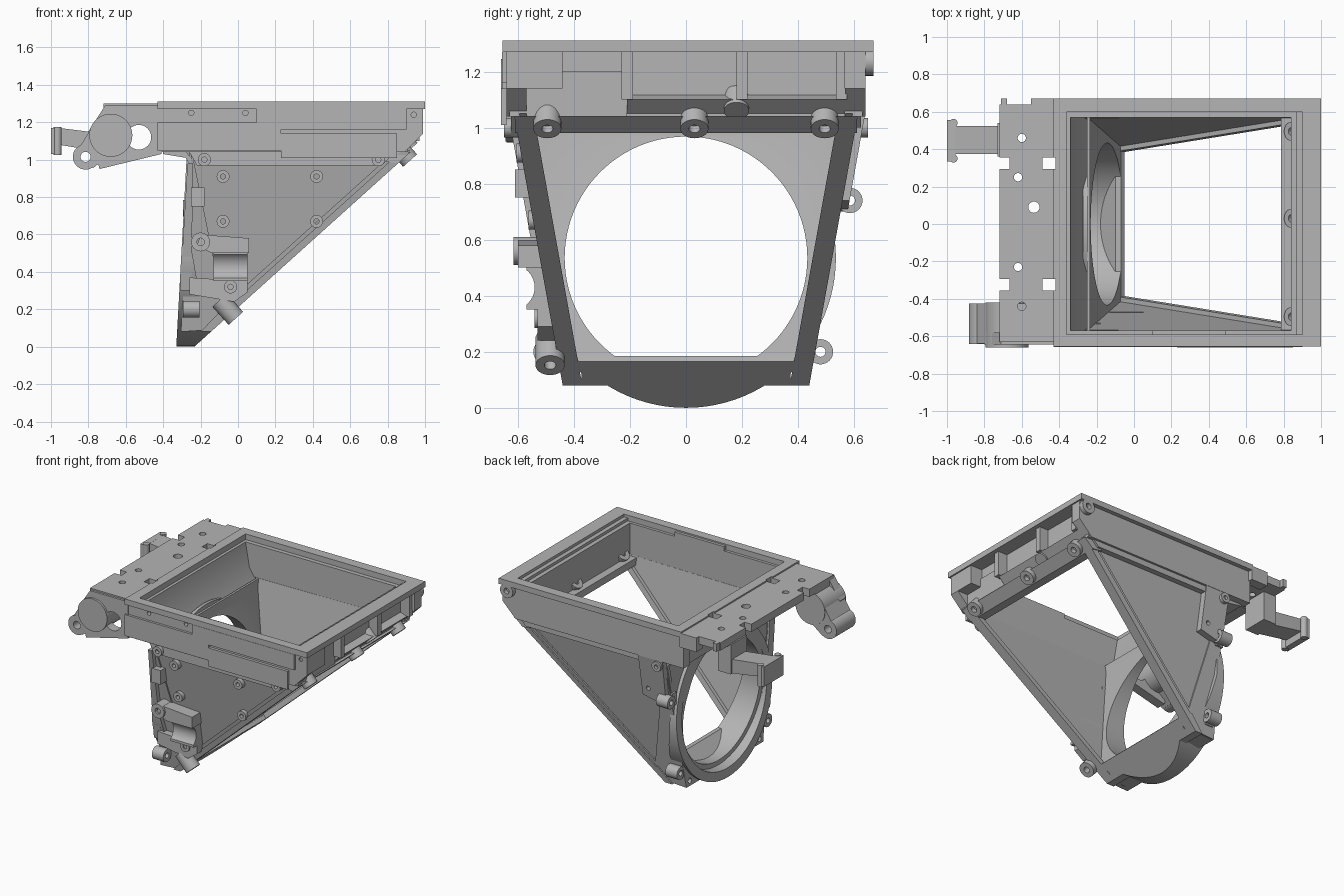
import bpy, bmesh, math
from mathutils import Vector

cube = bpy.data.objects.get("Cube")
if cube:
    bpy.data.objects.remove(cube, do_unlink=True)

shade = .46
grey = bpy.data.materials.new("housing grey")
grey.use_nodes = True
grey.diffuse_color = (shade, shade, shade, 1)
grey.node_tree.nodes["Principled BSDF"].inputs["Base Color"].default_value = grey.diffuse_color
parts = []

# shared levels and limits
X, Y, Z = Vector((1, 0, 0)), Vector((0, 1, 0)), Vector((0, 0, 1))
SLOPE = Vector((.9, 0, -1)).normalized()   # outward normal of the slanted opening
TOP, RIM, DECK, FOOT = 1.31, 1.27, 1.04, .08   # heights of the frame and body
LEFT, RIGHT = -.43, .99                     # ends of the upper frame
FRONT, INNER = -.64, .57                    # front of the frame, half width of the shaft
MOUNT = Vector((0, 0, .535))                # centre of the round mount
BORE, OUTLINE = .433, .535                  # its radii


def finish(name, bm):
    bmesh.ops.recalc_face_normals(bm, faces=bm.faces)
    mesh = bpy.data.meshes.new(name)
    bm.to_mesh(mesh)
    bm.free()
    mesh.materials.append(grey)
    ob = bpy.data.objects.new(name, mesh)
    bpy.context.collection.objects.link(ob)
    parts.append(ob)
    return ob


def prism(name, outline, start, end):
    """Extrude an x-z outline between two y limits (numbers or functions of z)."""
    near, far = [f if callable(f) else (lambda z, v=f: v) for f in (start, end)]
    bm = bmesh.new()
    a = [bm.verts.new((x, near(z), z)) for x, z in outline]
    b = [bm.verts.new((x, far(z), z)) for x, z in outline]
    bm.faces.new(a)
    bm.faces.new(b)
    for i in range(len(outline)):
        bm.faces.new((a[i - 1], a[i], b[i], b[i - 1]))
    return finish(name, bm)


def box(name, left, right, start, end, low, high):
    return prism(name, [(left, low), (right, low), (right, high), (left, high)], start, end)


def cyl(name, centre, axis, radius, length, sides=32):
    bm = bmesh.new()
    bmesh.ops.create_cone(bm, cap_ends=True, segments=sides, radius1=radius, radius2=radius, depth=length)
    ob = finish(name, bm)
    place = Z.rotation_difference(axis).to_matrix().to_4x4()
    place.translation = Vector(centre)
    ob.data.transform(place)
    return ob


def combine(ob, cutters, operation='DIFFERENCE'):
    for cutter in cutters:
        mod = ob.modifiers.new("cut", 'BOOLEAN')
        mod.object, mod.operation, mod.solver = cutter, operation, 'EXACT'
    bpy.context.view_layer.update()
    mesh = bpy.data.meshes.new_from_object(ob.evaluated_get(bpy.context.evaluated_depsgraph_get()))
    ob.modifiers.clear()
    ob.data = mesh
    for cutter in cutters:
        parts.remove(cutter)
        bpy.data.objects.remove(cutter, do_unlink=True)


def boss(name, centre, axis, radius, length):
    ob = cyl(name, centre, axis, radius, length)
    combine(ob, [cyl("bore", centre, axis, radius * .4, length * 2)])


def half(side, offset=0):
    """Tapered half width of the body at a height, less an offset."""
    return lambda z: side * (.44 + .18 * (z - FOOT) - offset)


def on_slope(z, lift=0):
    """Point of the slanted opening at a height, lifted along z."""
    return ((z - .21) / .9, z + lift)


def square_cuts(left, right):
    return [box("slot", left, right, s * .325 - .03, s * .325 + .03, 1, 2) for s in (-1, 1)]


def bar_holes():
    return [cyl("bar_hole", (-.1, s * .39, .115), X, .018, 1) for s in (-1, 1)]


# tapered side walls, slanted rails and ribs
for side, tag in ((-1, "front"), (1, "back")):
    prism(tag + "_side_wall", [(-.26, DECK), on_slope(DECK, .01), on_slope(FOOT, .01), (-.29, FOOT)],
          half(side, .02), half(side, .045))
    prism(tag + "_slanted_rail", [on_slope(FOOT), on_slope(DECK), on_slope(.99, .05), on_slope(FOOT, .05)],
          half(side), half(side, .07))
    prism(tag + "_outer_rib", [on_slope(.12, .05), on_slope(.98, .05), on_slope(.98, .08), on_slope(.12, .08)],
          half(side, .01), half(side, .03))
prism("slanted_top_bar", [on_slope(DECK), on_slope(.98), (.785, .99), (.785, DECK)], -.61, .61)
bottom_bar = prism("slanted_bottom_bar", [on_slope(FOOT), on_slope(.165), (-.07, .185), (-.1, .185), (-.2, FOOT)],
                   half(-1), half(1))

# wedge wall behind the round mount, and the mount ring
wall = prism("mount_wall", [(-.25, DECK), (-.235, DECK), (-.235, .985), (-.07, .18), on_slope(FOOT, .01), (-.305, FOOT)],
             half(-1, .01), half(1, .01))
ring = prism("mount_ring", [(-.27, 1.1), (-.25, 1.1), (-.245, .5), (-.2, .25), on_slope(.11), on_slope(0), (-.33, 0)],
             -1, 1)
combine(ring, [cyl("ring_outline", MOUNT, X, OUTLINE, 2, 96)], 'INTERSECT')
for ob in (wall, ring):
    combine(ob, [cyl("mount_bore", MOUNT, X, BORE, 2, 96)])
    combine(ob, [cyl("mount_step", MOUNT - X * .38, X + Z * .05, BORE + .04, .2, 96)])
for ob in (wall, bottom_bar):
    combine(ob, bar_holes())

# upper frame: long sides, end walls and stepped top rim
side_outline = [(LEFT, RIM), (RIGHT, RIM), (RIGHT, DECK + .1), (RIGHT - .1, DECK), (LEFT, DECK)]
front = prism("frame_front", side_outline, FRONT, -INNER)
combine(front, [cyl("screw_hole", (x, FRONT, z), Y, .014, .06) for x, z in
                ((-.27, 1.11), (-.14, 1.11), (.03, 1.11), (-.25, 1.25), (.04, 1.25), (.94, 1.24))])
prism("frame_back", side_outline, INNER, -FRONT)
prism("frame_left_wall", [(-.4, RIM), (-.34, RIM), (-.31, 1.1), (-.235, .975), (-.26, .975), (-.28, 1.01), (-.4, 1.03)],
      -.59, .59)
box("frame_right_wall", .84, .9, -.6, .6, DECK, RIM)
rim = box("top_rim", LEFT, 1, -.655, .67, RIM, TOP)
combine(rim, [box("rim_opening", -.36, .9, -.59, .6, 1, 2)] + square_cuts(-.49, -.42))
box("front_rim_strip", .1, .49, -.6, -INNER, RIM, TOP - .01)
box("right_inner_step", .87, .9, -.6, .6, RIM, TOP - .02)

# recessed right end with ribs, lower ledge and corner blocks
for start, end, inner, tag in ((-.63, -.44, -.21, "front"), (.63, .565, .565, "back")):
    box(tag + "_end_block", .89, RIGHT, start, end, DECK + .1, RIM)
    box(tag + "_end_foot", .88, .91, start, inner, DECK, 1.2)
prism("end_ledge", [(.89, DECK), (.95, 1.1), (.89, 1.12)], -.21, INNER)
for y in (-.21, .2, .555):
    box("end_rib", .88, .97, y - .02, y + .02, 1.1, RIM)
for y in (-.495, .03, .495):
    boss("slanted_top_boss", (.88, y, DECK), SLOPE, .05, .12)
cyl("end_knob", (.9, .18, 1.09), SLOPE, .045, .08)
boss("end_pivot", (.94, .62, 1.235), Y, .05, .1)

# raised strips on the front of the frame, flanges under it
box("front_lower_strip", .23, .85, -.66, FRONT, 1.01, 1.14)
box("front_upper_strip", .1, .9, -.657, FRONT, 1.16, RIM)
box("front_left_strip", LEFT, .23, -.657, FRONT, 1.05, 1.2)
prism("front_flange", [(-.26, DECK), (.84, DECK), (.77, .97), (-.22, .97)], -.625, -INNER)
prism("back_flange", [(-.26, DECK), (.86, DECK), (.82, 1), (-.26, 1)], INNER, .625)
for x, y in ((-.18, -.625), (.75, -.625), (-.22, .625)):
    boss("flange_boss", (x, y, 1), Y, .035, .05)

# left platform with slots and holes
platform = box("platform", -.72, -.38, -.63, .64, RIM - .025, TOP - .01)
holes = [cyl("platform_hole", (x, y, RIM), Z, .022, 1) for x, y in
         ((-.6, .46), (-.6, -.44), (-.62, .25), (-.62, -.23))]
holes.append(cyl("centre_hole", (-.535, .09, RIM), Z, .03, 1))
combine(platform, holes + square_cuts(-.49, -.42) + square_cuts(-.8, -.665))
box("platform_back_tab", -.71, -.68, .6, .67, RIM - .025, TOP - .01)
box("platform_back_edge", -.55, -.42, .6, .67, 1.2, TOP - .01)

# front drive case with lobe
case = prism("drive_case", [(-.71, 1.29), (-.41, 1.29), (-.41, 1.03), (-.74, .95), (-.8, 1.15)], -.645, -.58)
combine(case, [cyl("case_window", (-.53, -.6, 1.12), Y, .066, 1)])
cyl("drive_drum", (-.68, -.54, 1.13), Y, .115, .24, 48)
lobe = Vector((-.815, -.533, 1.015))
web = prism("drive_web", [(-.79, 1.16), (-.69, 1.02), (-.775, .955), (-.87, 1.03)], FRONT, -.425)
combine(web, [cyl("lobe_hole", lobe, Y, .027, 1)])
boss("drive_lobe", lobe, Y, .068, .216)
box("case_top", -.72, -.56, FRONT, -.425, 1.2, 1.25)

# rear arm on the left
box("arm_post", -.73, -.63, .36, .54, DECK, 1.25)
prism("arm", [(-.96, 1.08), (-.72, 1.04), (-.72, 1.14), (-.96, 1.17)], .375, .525)
box("arm_end", -1, -.955, .335, .555, 1.03, 1.17)
for y in (.35, .54):
    cyl("arm_end_roll", (-.965, y, 1.1), Z, .022, .15)

# front bracket beside the mount
prism("bracket_top", [(-.2, .6), (.06, .58), (.06, .5), (-.14, .5), (-.22, .54)], -.6, -.49)
prism("bracket_base", [(-.26, .37), (.05, .35), (.05, .29), (-.02, .24), (-.26, .28)], -.53, -.45)
cradle = box("bracket_cradle", -.13, .05, -INNER, -.47, .35, .52)
combine(cradle, [cyl("cradle_cut", (0, -.62, .43), X, .08, 1)])
boss("bracket_boss", (-.2, -.56, .56), Y, .05, .11)
boss("bracket_lower_boss", (-.04, -.5, .32), Y, .035, .08)
box("front_wall_post", -.25, -.18, -.61, -.53, .75, .85)
prism("front_edge_strip", [(-.27, .98), (-.24, .98), (-.25, .3), (-.31, .3)], half(-1, -.02), half(-1, .04))

# small bosses on the side walls and ears around the mount
for x in (-.08, .42):
    for z in (.67, .91):
        boss("side_boss", (x, half(-1, .01)(z), z), Y, .034, .05)
for y, z in ((.585, .74), (.48, .2), (-.5, .2)):
    boss("mount_ear", (-.25, y, z), X, .045, .09)
    box("ear_web", -.28, -.22, y * .87, y * .94, z - .045, z + .045)
boss("slanted_lower_boss", (-.055, -.485, .2), SLOPE, .052, .13)
panel = prism("back_raised_panel", [(-.26, DECK), (-.07, DECK), (-.07, .74), (-.25, .7)], half(1, -.025), half(1, .03))
combine(panel, [cyl("panel_hole", (-.12, .6, .8), Y, .015, .2)])

# smooth round surfaces, keep hard edges
bpy.ops.object.select_all(action='DESELECT')
for ob in parts:
    ob.select_set(True)
bpy.context.view_layer.objects.active = parts[0]
bpy.ops.object.shade_smooth_by_angle(angle=math.radians(30))
